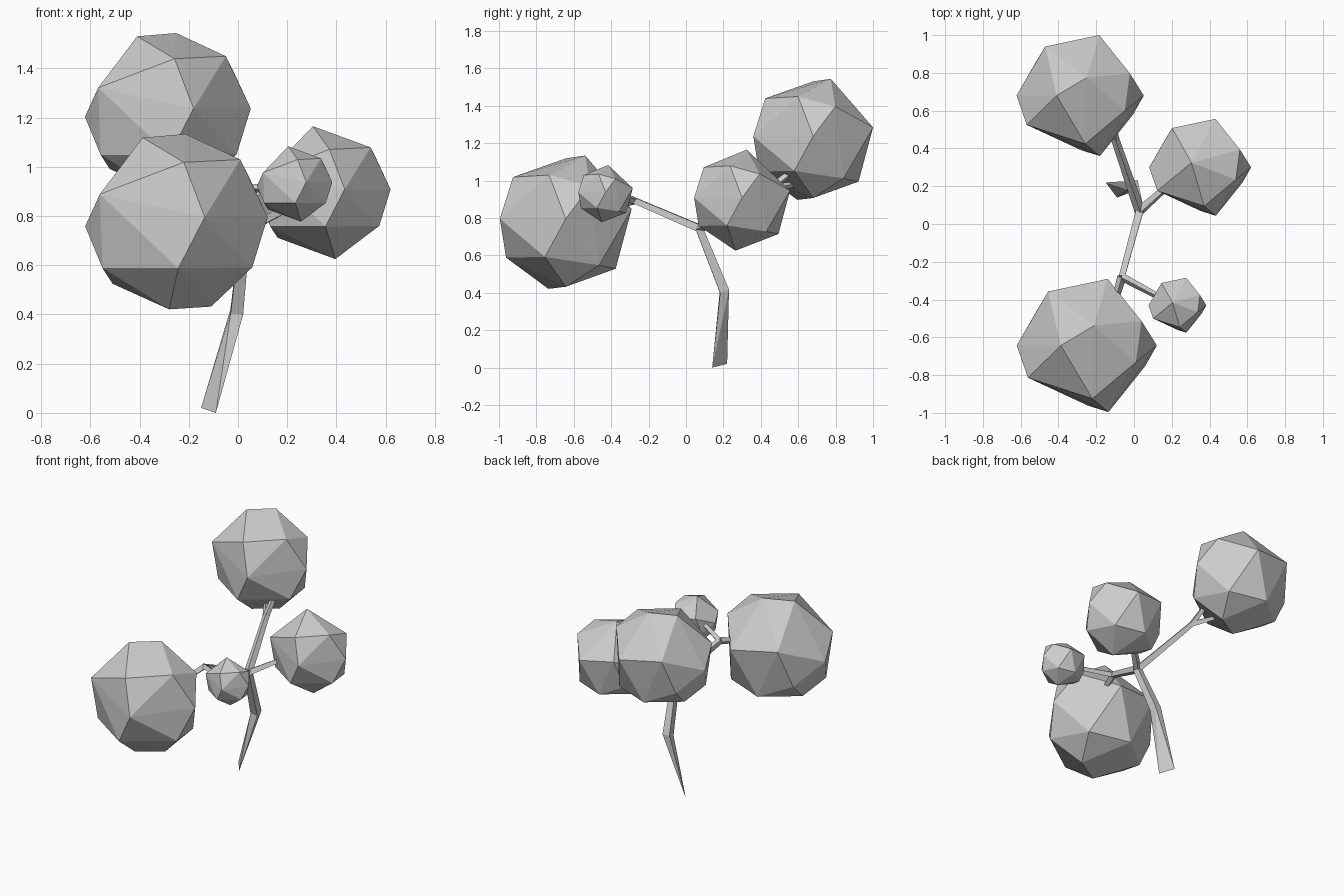
import bpy, bmesh
from mathutils import Vector

if "Cube" in bpy.data.objects:
    bpy.data.objects.remove(bpy.data.objects["Cube"])


def finish(name, bm):
    bmesh.ops.recalc_face_normals(bm, faces=bm.faces)
    me = bpy.data.meshes.new(name)
    bm.to_mesh(me)
    bm.free()
    ob = bpy.data.objects.new(name, me)
    bpy.context.collection.objects.link(ob)
    return ob


def add_hull(bm, points):
    verts = [bm.verts.new(p) for p in points]
    res = bmesh.ops.convex_hull(bm, input=verts)
    junk = [v for v in res["geom_interior"] if isinstance(v, bmesh.types.BMVert)]
    bmesh.ops.delete(bm, geom=junk, context='VERTS')


# Unit facets of a leaf clump: shared body, then crown and base points
BODY = [(.08, -.76, .65), (.02, -.86, -.51), (.31, -.95, .05), (.70, -.24, .68),
        (1, 0, .05), (-1, 0, -.05), (-.84, -.46, .30), (-.81, -.30, -.51),
        (.83, -.30, -.50), (-.70, .24, -.68), (-.55, .77, .30), (.30, .95, .19),
        (.78, .35, .52), (.62, .48, -.62), (-.10, .72, -.67), (-.70, .52, -.40)]
LARGE_ENDS = [(.10, .28, .96), (-.37, 0, .92), (-.08, -.25, -.96), (.38, 0, -.93)]
SMALL_ENDS = [(-.17, .09, 1), (.17, -.13, -1)]


def clump(name, centre, r, ends):
    bm = bmesh.new()
    add_hull(bm, [Vector(centre) + Vector(p) * r for p in BODY + ends])
    finish(name, bm)


clump("leaf_clump_front", (-.25, -.643, .777), .371, LARGE_ENDS)
clump("leaf_clump_back", (-.285, .68, 1.22), .337, LARGE_ENDS)
clump("leaf_clump_right", (.35, .30, .895), .27, SMALL_ENDS)
clump("leaf_clump_small", (.23, -.43, .93), .153, SMALL_ENDS)


# Trunk and branches: four-sided tapered limbs
def ring(p, axis, r):
    side = axis.cross(Vector((1, 1, 0.3))).normalized()
    up = axis.cross(side).normalized()
    return [p + d * r for d in (side, up, -side, -up)]


def limb(bm, a, b, ra, rb):
    a, b = Vector(a), Vector(b)
    axis = (b - a).normalized()
    add_hull(bm, ring(a, axis, ra) + ring(b, axis, rb))


bm = bmesh.new()
knee = Vector((-.005, .205, .41))
fork = Vector((.03, .07, .745))
front_fork = Vector((-.065, -.28, .895))
back_fork = Vector((-.10, .45, .955))

# Lower trunk narrows to a blade edge on the ground
add_hull(bm, [Vector((-.15, .22, .02)), Vector((-.09, .14, 0))]
         + ring(knee, (fork - knee).normalized(), .036))
limb(bm, knee, fork, .036, .028)

# Branches: start, end, start radius, end radius
for a, b, ra, rb in [
        (fork, front_fork, .028, .022),
        (fork, back_fork, .028, .022),
        (fork, (.20, .22, .83), .026, .018),
        (front_fork, (.14, -.39, .92), .022, .016),
        (front_fork, (-.09, -.37, .87), .024, .020),
        ((-.09, -.37, .87), (-.16, -.46, .85), .020, .016),
        (back_fork, (-.19, .58, .98), .022, .016),
        (back_fork, (-.12, .58, 1.06), .022, .016)]:
    limb(bm, a, b, ra, rb)
finish("trunk_and_branches", bm)
